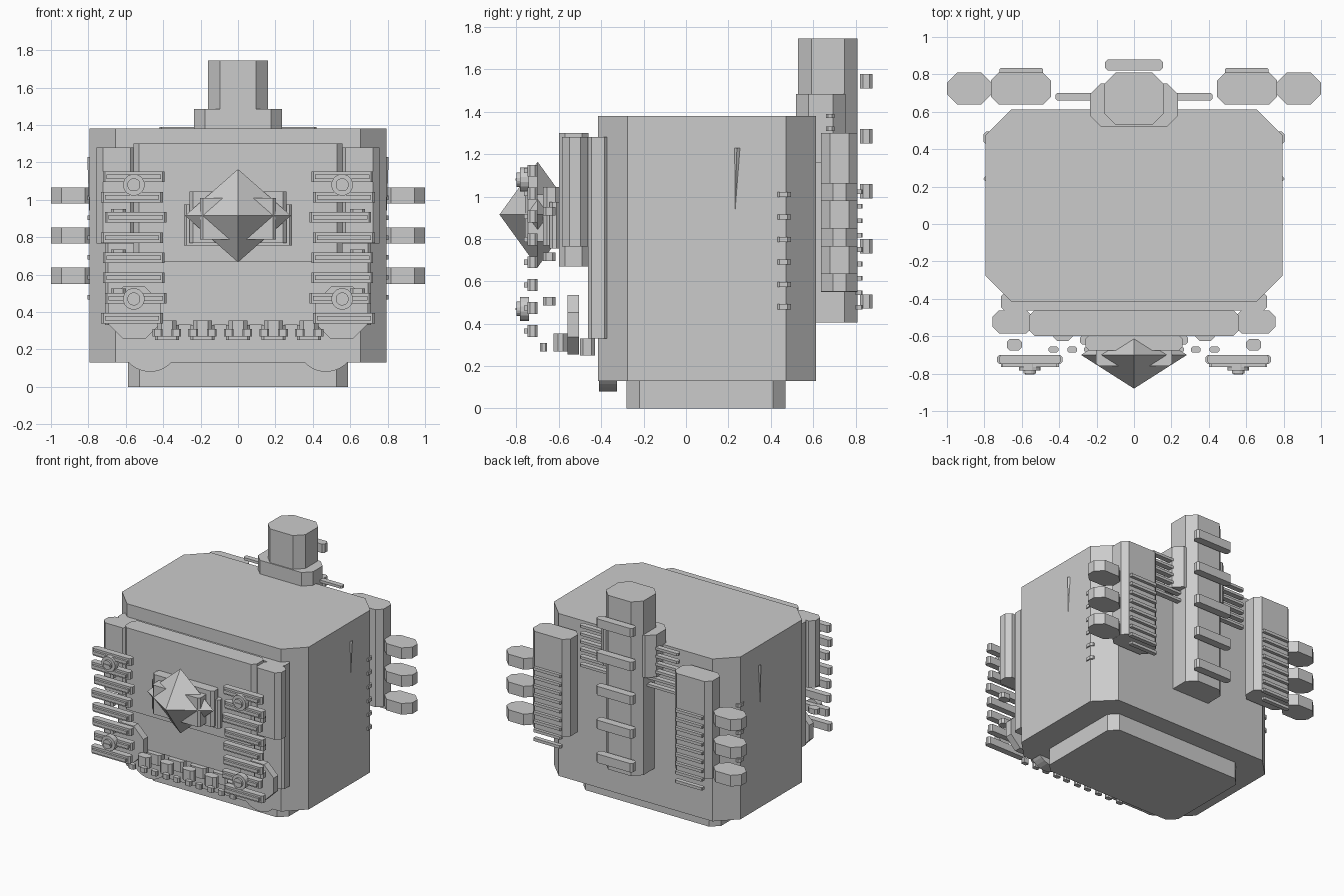
import bpy, bmesh, math
from mathutils import Matrix, Vector

if "Cube" in bpy.data.objects:
    bpy.data.objects.remove(bpy.data.objects["Cube"])

grey = bpy.data.materials.new("plain grey")
grey.diffuse_color = (0.6, 0.6, 0.6, 1)
grey.use_nodes = True
grey.node_tree.nodes["Principled BSDF"].inputs["Base Color"].default_value = grey.diffuse_color


def finish(bm, name):
    bmesh.ops.recalc_face_normals(bm, faces=bm.faces)
    me = bpy.data.meshes.new(name)
    bm.to_mesh(me)
    bm.free()
    me.materials.append(grey)
    ob = bpy.data.objects.new(name, me)
    bpy.context.collection.objects.link(ob)
    return ob


def block(name, x0, x1, y0, y1, z0, z1, c=0.0):
    """Upright block whose four vertical corners are cut by c."""
    if c > 0:
        pts = [(x0 + c, y0), (x1 - c, y0), (x1, y0 + c), (x1, y1 - c),
               (x1 - c, y1), (x0 + c, y1), (x0, y1 - c), (x0, y0 + c)]
    else:
        pts = [(x0, y0), (x1, y0), (x1, y1), (x0, y1)]
    bm = bmesh.new()
    face = bm.faces.new([bm.verts.new((x, y, z0)) for x, y in pts])
    out = bmesh.ops.extrude_face_region(bm, geom=[face])
    top = [v for v in out["geom"] if isinstance(v, bmesh.types.BMVert)]
    bmesh.ops.translate(bm, verts=top, vec=(0, 0, z1 - z0))
    return finish(bm, name)


def pair(name, x0, x1, *rest):
    """Block on both sides of the centre line."""
    block(name + "_right", x0, x1, *rest)
    block(name + "_left", -x1, -x0, *rest)


def disc(name, x, z, r, y0, y1, n):
    """Cylinder lying along y, with a flat side down."""
    bm = bmesh.new()
    bmesh.ops.create_cone(bm, cap_ends=True, segments=n, radius1=r, radius2=r, depth=y1 - y0)
    m = (Matrix.Translation((x, (y0 + y1) / 2, z)) @ Matrix.Rotation(math.pi / 2, 4, 'X')
         @ Matrix.Rotation(math.pi / n, 4, 'Z'))
    bmesh.ops.transform(bm, matrix=m, verts=bm.verts)
    return finish(bm, name)


# Main body and base
block("body", -0.795, 0.795, -0.415, 0.613, 0.13, 1.38, 0.14)
block("base", -0.587, 0.587, -0.28, 0.47, 0.0, 0.13, 0.06)

# Front panels
block("front_backing_panel", -0.71, 0.71, -0.462, -0.37, 0.33, 1.28, 0.015)
block("front_plate", -0.56, 0.56, -0.60, -0.46, 0.67, 1.30, 0.03)
pair("front_side_pod", 0.54, 0.757, -0.585, -0.462, 0.765, 1.28, 0.035)

# Gem with its stepped mounting
block("gem_mount_wide", -0.29, 0.29, -0.645, -0.595, 0.755, 0.975, 0.015)
block("gem_mount_middle", -0.26, 0.26, -0.675, -0.595, 0.77, 1.045, 0.02)
block("gem_mount_front", -0.202, 0.202, -0.76, -0.595, 0.787, 1.01, 0.015)
bm = bmesh.new()
gx, gy, gz = 0.283, 0.18, 0.249
vs = [bm.verts.new(Vector(p) + Vector((0, -0.70, 0.915))) for p in
      ((gx, 0, 0), (0, gy, 0), (-gx, 0, 0), (0, -gy, 0), (0, 0, gz), (0, 0, -gz))]
for i in range(4):
    for tip in (4, 5):
        bm.faces.new((vs[i], vs[(i + 1) % 4], vs[tip]))
finish(bm, "gem")

# Racks of horizontal bars, slightly staggered, with strips, posts and screws
shift = (0.0, 0.01, -0.01, 0.01, 0.0, 0.0, -0.01, 0.01)
for s in (-1, 1):
    for i, d in enumerate(shift):
        z = 1.122 - 0.108 * i
        x = s * (0.557 + d)
        block("rack_bar", x - 0.165, x + 0.165, -0.748, -0.70, z - 0.028, z + 0.028, 0.012)
        block("rack_strip", x - 0.145, x + 0.145, -0.765, -0.745, z - 0.012, z + 0.012)
    for z in (1.08, 0.47):
        disc("screw_washer", s * 0.557, z, 0.058, -0.784, -0.74, 16)
        disc("screw_head", s * 0.557, z, 0.035, -0.80, -0.78, 16)
        block("screw_bar", s * 0.557 - 0.026, s * 0.557 + 0.026, -0.805, -0.79, z - 0.005, z + 0.005)
for z in (0.93, 0.715, 0.505):
    pair("rack_post", 0.60, 0.68, -0.675, -0.615, z - 0.02, z + 0.02, 0.015)

# Octagonal and round hubs low on the front
for s in (-1, 1):
    disc("front_hub", s * 0.555, 0.395, 0.152, -0.56, -0.505, 8)
    disc("lower_disc", s * 0.47, 0.237, 0.157, -0.41, -0.325, 32)

# Row of nuts under the front plate
for i in range(-2, 3):
    x = 0.19 * i
    block("nut", x - 0.05, x + 0.05, -0.625, -0.56, 0.27, 0.355, 0.02)
    block("nut_backing", x - 0.065, x + 0.065, -0.50, -0.43, 0.25, 0.33, 0.015)
    for d in (-0.05, 0.05):
        block("nut_foot", x + d - 0.026, x + d + 0.026, -0.688, -0.655, 0.27, 0.308, 0.009)

# Rear column, collar and rungs
block("rear_column", -0.16, 0.16, 0.528, 0.81, 0.405, 1.745, 0.063)
block("column_collar", -0.235, 0.235, 0.52, 0.752, 1.16, 1.485, 0.058)
for i in range(5):
    z = 1.545 - 0.26 * i
    block("column_rung", -0.155, 0.155, 0.82, 0.88, z - 0.034, z + 0.034, 0.015)

# Thin fins beside the column
for i in range(6):
    z = 1.38 - 0.06 * i
    block("rear_fin", -0.42, 0.42, 0.66, 0.70, z - 0.01, z + 0.01, 0.01)

# Rear tanks with ribs and side blocks
pair("rear_tank", 0.445, 0.765, 0.638, 0.81, 0.55, 1.30, 0.042)
for i in range(9):
    z = 1.022 - 0.068 * i
    pair("tank_rib", 0.487, 0.72, 0.80, 0.833, z - 0.011, z + 0.011, 0.006)
for i in range(3):
    z = 1.022 - 0.214 * i
    pair("side_block", 0.762, 1.0, 0.638, 0.81, z - 0.043, z + 0.043, 0.055)

# Small details on the flanks: tapered wedges and short ribs
for s in (-1, 1):
    bm = bmesh.new()
    pts = [(0.78, 0.215, 1.23), (0.78, 0.275, 1.23), (0.806, 0.24, 1.23), (0.79, 0.228, 0.80)]
    a, b, c, tip = [bm.verts.new((s * x, y, z)) for x, y, z in pts]
    for f in ((a, b, c), (a, b, tip), (b, c, tip), (c, a, tip)):
        bm.faces.new(f)
    finish(bm, "flank_wedge")
for i in range(6):
    z = 1.01 - 0.106 * i
    pair("flank_rib", 0.74, 0.804, 0.425, 0.495, z - 0.012, z + 0.012, 0.015)
